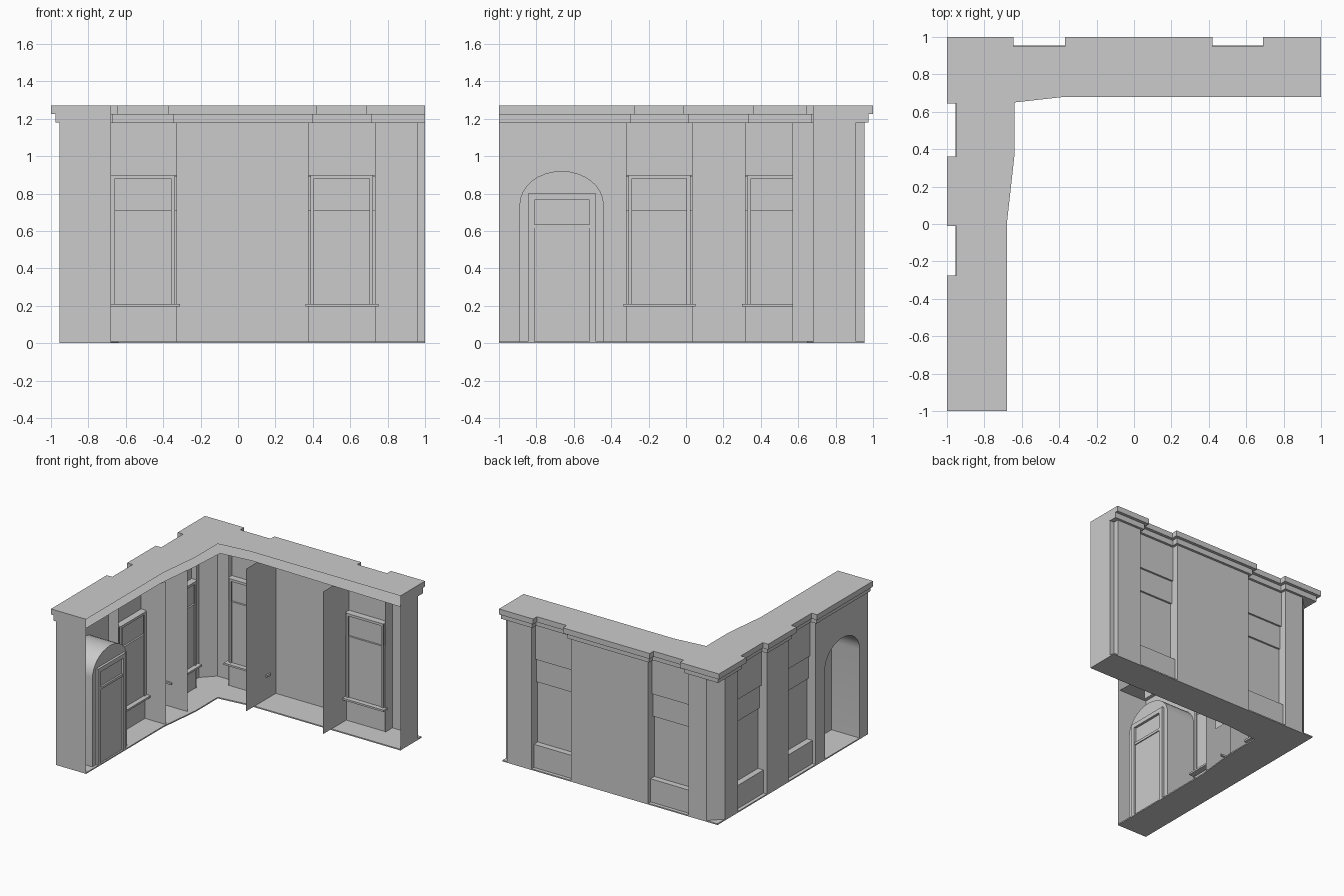
import bpy, bmesh, math
from mathutils import Matrix

if "Cube" in bpy.data.objects:
    bpy.data.objects.remove(bpy.data.objects["Cube"], do_unlink=True)

stone = bpy.data.materials.new("plain_grey")
stone.use_nodes = True
GREY = (0.6, 0.6, 0.6, 1)
stone.diffuse_color = GREY
stone.node_tree.nodes["Principled BSDF"].inputs["Base Color"].default_value = GREY

# Wings share one layout: u runs along the wall, d is the outward distance
BACK = Matrix.Identity(4)
SIDE = Matrix.Rotation(math.pi / 2, 4, 'Z')
FACE, BAY, GROUND, TOP, ROOF = 0.955, 0.905, 0.01, 1.18, 1.27
BACK_BAYS = [(-0.69, -0.325), (0.375, 0.735)]
SIDE_BAYS = [(-0.32, 0.035), (0.315, 0.69)]
INNER = [(-0.68, -1), (-0.68, 0), (-0.64, 0.36), (-0.64, 0.65), (-0.37, 0.68), (1, 0.68)]


def finish(name, bm, wing=BACK):
    bmesh.ops.remove_doubles(bm, verts=bm.verts, dist=0.0001)
    bmesh.ops.recalc_face_normals(bm, faces=bm.faces)
    mesh = bpy.data.meshes.new(name)
    bm.to_mesh(mesh)
    bm.free()
    mesh.transform(wing)
    mesh.materials.append(stone)
    ob = bpy.data.objects.new(name, mesh)
    bpy.context.collection.objects.link(ob)
    return ob


def face(bm, points):
    return bm.faces.new([bm.verts.new(p) for p in points])


def loft(bm, rows):
    for a, b in zip(rows, rows[1:]):
        for i in range(len(a) - 1):
            face(bm, [a[i], a[i + 1], b[i + 1], b[i]])


def sheet(name, path, z0=GROUND, z1=TOP, wing=BACK):
    bm = bmesh.new()
    loft(bm, [[(x, y, z) for x, y in path] for z in (z0, z1)])
    return finish(name, bm, wing)


def box(name, u, d, z, wing):
    bm = bmesh.new()
    bmesh.ops.create_cube(bm, size=1)
    for v in bm.verts:
        v.co = [r[0] if c < 0 else r[1] for c, r in zip(v.co, (u, d, z))]
    return finish(name, bm, wing)


def bay_steps(bays, o):
    pts = []
    for a, b in bays:
        pts += [(a + o, FACE + o), (a + o, BAY + o), (b - o, BAY + o), (b - o, FACE + o)]
    return pts


def outline(o):
    """Outer edge of the plan, pushed out by o, from the right end to the front end."""
    pts = [(1, FACE + o)] + bay_steps(BACK_BAYS, o)[::-1] + [(-FACE - o, FACE + o)]
    pts += [(-d, u) for u, d in bay_steps(SIDE_BAYS, o)[::-1]]
    return pts + [(-FACE - o, -1)]


# Stepped cornice with roof and ceiling
PROFILE = [(0, TOP), (0.02, TOP), (0.02, 1.225), (0.045, 1.225), (0.045, ROOF)]
bm = bmesh.new()
loft(bm, [[(x, y, z) for x, y in outline(o)] for o, z in PROFILE])
face(bm, [(x, y, ROOF) for x, y in outline(0.045) + INNER])
face(bm, [(1, FACE + o, z) for o, z in PROFILE] + [(1, 0.68, ROOF), (1, 0.68, TOP)])
finish("cornice_and_roof", bm)
bm = bmesh.new()
face(bm, [(x - 0.02 * (y < 0.6), y + 0.03 * (y > 0.6) * (x < 0.9), TOP)
          for x, y in INNER] + [(x, y, TOP) for x, y in outline(0)])
finish("ceiling", bm)

# Floor slab
bm = bmesh.new()
slab = [(1, FACE), (-FACE, FACE), (-FACE, -1)] + INNER
for z in (0, GROUND):
    face(bm, [(x, y, z) for x, y in slab])
ring = slab + slab[:1]
loft(bm, [[(x, y, z) for x, y in ring] for z in (0, GROUND)])
finish("floor", bm)

# Wall piers between the bays
(a0, a1), (b0, b1) = BACK_BAYS
(s0, s1), (t0, t1) = SIDE_BAYS
DEEP = 0.86
sheet("corner_pier", [(a0, DEEP), (a0, FACE), (-0.855, FACE), (-FACE, 0.855),
                      (-FACE, t1), (-DEEP, t1)])
sheet("back_middle_wall", [(a1, 0.57), (a1, FACE), (b0, FACE), (b0, 0.57)])
sheet("back_end_pier", [(b1, DEEP), (b1, FACE), (0.96, FACE), (0.96, 0.91), (1, 0.91), (1, 0.68)])
sheet("side_middle_wall", [(-0.68, t0), (-FACE, t0), (-FACE, s1), (-0.68, s1)])
sheet("side_door_jamb", [(-DEEP, s0), (-FACE, s0)])

# Front end of the side wing
bm = bmesh.new()
face(bm, [(-0.68, -1, 0), (-FACE, -1, 0)] + [(-FACE - o, -1, z) for o, z in PROFILE]
     + [(-0.68, -1, ROOF)])
finish("front_end_wall", bm)

# Arched doorway: wall with opening, vaulted passage, closing door plate
mid, half, spring, rise = -0.665, 0.225, 0.74, 0.18
arch = [(mid - half, GROUND)]
for i in range(17):
    t = math.pi * (1 - i / 16)
    arch.append((mid + half * math.cos(t), spring + rise * math.sin(t)))
arch.append((mid + half, GROUND))
bm = bmesh.new()
face(bm, [(u, FACE, z) for u, z in [(s0, GROUND), (s0, TOP), (-1, TOP), (-1, GROUND)] + arch])
finish("arched_wall", bm, SIDE)
bm = bmesh.new()
loft(bm, [[(u, d, z) for u, z in arch] for d in (FACE, 0.7)])
passage = finish("arched_passage", bm, SIDE)
passage.data.shade_smooth()
bm = bmesh.new()
face(bm, [(u, 0.7, z) for u, z in arch])
finish("door_backing", bm, SIDE)

# Door frame on the inner face
for u in (-0.845, -0.515):
    box("door_post", (u, u + 0.035), (0.68, 0.7), (GROUND, 0.8), SIDE)
box("door_head", (-0.81, -0.515), (0.68, 0.7), (0.765, 0.8), SIDE)
box("door_transom", (-0.81, -0.515), (0.685, 0.7), (0.615, 0.635), SIDE)
box("door_leaf", (-0.81, -0.515), (0.693, 0.7), (GROUND, 0.615), SIDE)

# Sash windows with sill and apron, one per bay
for label, wing, bays in (("back", BACK, BACK_BAYS), ("side", SIDE, SIDE_BAYS)):
    for a, b in bays:
        l, r = a + 0.012, b - 0.012
        sheet(label + "_bay_wall", [(a, BAY), (b, BAY)], 0.9, TOP, wing)
        box(label + "_window_head", (a, b), (DEEP, BAY), (0.89, 0.9), wing)
        box(label + "_upper_sash", (a, b), (0.875, 0.89), (0.7, 0.89), wing)
        box(label + "_lower_sash", (a, b), (DEEP, 0.875), (0.2, 0.71), wing)
        box(label + "_apron", (a, b), (0.87, 0.925), (GROUND, 0.2), wing)
        box(label + "_sill", (a - 0.015, b + 0.015), (0.82, 0.87), (0.195, 0.21), wing)
        for u in (l, r - 0.02):
            box(label + "_casing", (u, u + 0.02), (0.85, DEEP), (0.21, 0.89), wing)
        box(label + "_casing_head", (l, r), (0.85, DEEP), (0.88, 0.9), wing)
